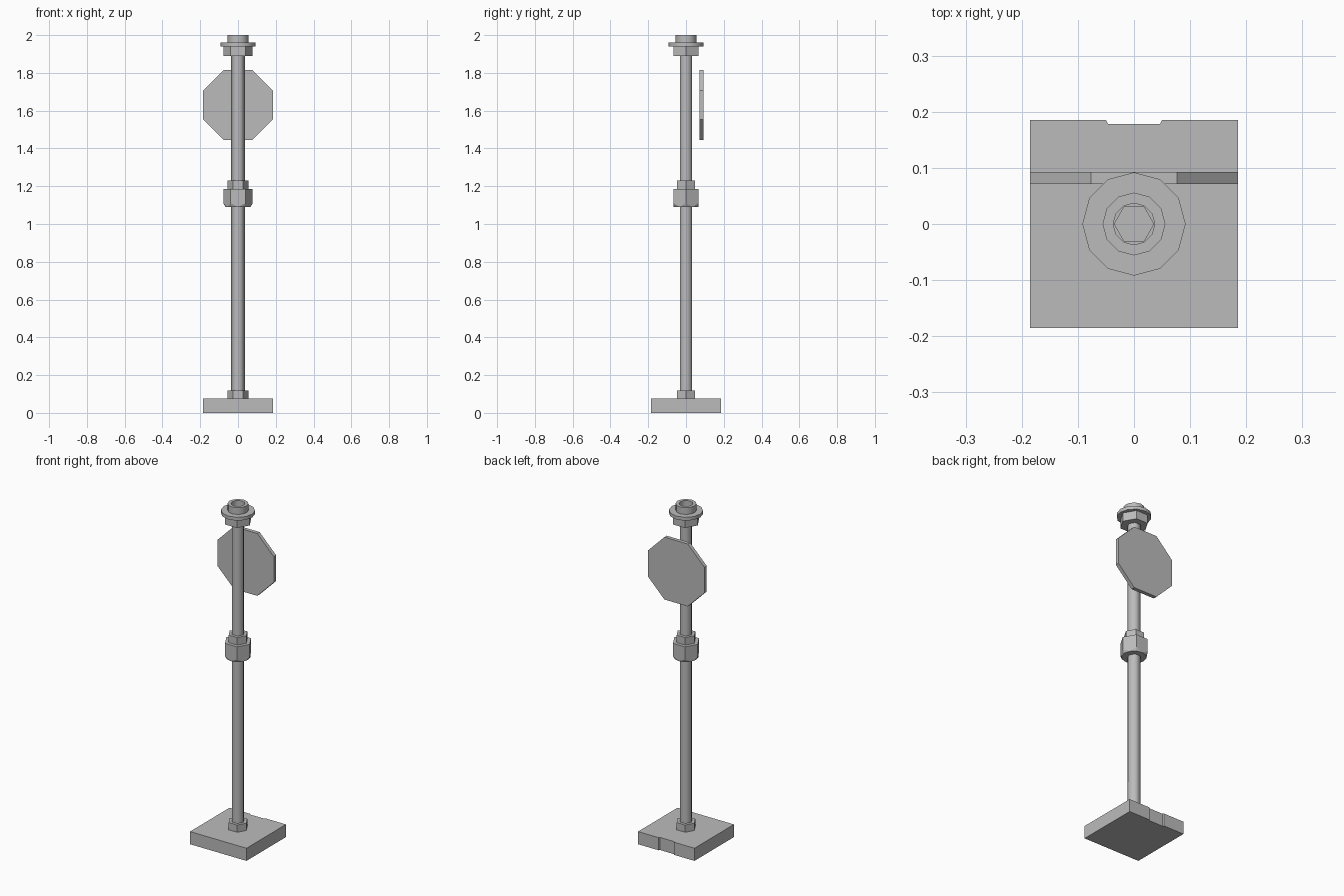
import bpy, bmesh, math

old = bpy.data.objects.get("Cube")
if old:
    bpy.data.objects.remove(old, do_unlink=True)

grey = bpy.data.materials.new("plain grey")
grey.use_nodes = True
COLOUR = (0.5, 0.5, 0.5, 1)
grey.diffuse_color = COLOUR
grey.node_tree.nodes["Principled BSDF"].inputs["Base Color"].default_value = COLOUR


def finish(name, bm, smooth=None):
    """Turn a bmesh into a grey object, smoothed below an angle if given."""
    bmesh.ops.recalc_face_normals(bm, faces=bm.faces)
    mesh = bpy.data.meshes.new(name)
    bm.to_mesh(mesh)
    bm.free()
    mesh.materials.append(grey)
    obj = bpy.data.objects.new(name, mesh)
    bpy.context.collection.objects.link(obj)
    if smooth:
        bpy.ops.object.select_all(action='DESELECT')
        obj.select_set(True)
        bpy.context.view_layer.objects.active = obj
        bpy.ops.object.shade_smooth_by_angle(angle=math.radians(smooth))
    return obj


def ring(bm, sides, radius, z):
    step = math.tau / sides
    return [bm.verts.new((radius * math.cos(i * step), radius * math.sin(i * step), z))
            for i in range(sides)]


def lathe(name, sides, profile, smooth=None):
    """Stack rings of (radius, height) and cap both ends."""
    bm = bmesh.new()
    rings = [ring(bm, sides, r, z) for r, z in profile]
    for low, high in zip(rings, rings[1:]):
        for i in range(sides):
            j = (i + 1) % sides
            bm.faces.new((low[i], low[j], high[j], high[i]))
    bm.faces.new(rings[0])
    bm.faces.new(rings[-1])
    return finish(name, bm, smooth)


def extrude_outline(name, points, offset, capped=True):
    """Extrude a flat outline; the starting face is left out when not capped."""
    bm = bmesh.new()
    face = bm.faces.new([bm.verts.new(p) for p in points])
    out = bmesh.ops.extrude_face_region(bm, geom=[face], use_keep_orig=capped)
    moved = [v for v in out["geom"] if isinstance(v, bmesh.types.BMVert)]
    bmesh.ops.translate(bm, verts=moved, vec=offset)
    return finish(name, bm)


# Open-bottomed square base with a shallow notch at the back
H = 0.185
half = [(H, -H), (H, H), (0.05, H), (0.046, 0.178)]
outline = half + [(-x, y) for x, y in reversed(half)]
extrude_outline("base", [(x, y, 0) for x, y in outline], (0, 0, 0.075), capped=False)

# Hexagonal pole and its fittings
lathe("pole", 6, [(0.036, 0.075), (0.036, 1.965)], smooth=65)
lathe("base_collar", 6, [(0.055, 0.075), (0.055, 0.118)])
lathe("middle_collar", 6, [(0.055, 1.18), (0.055, 1.23)])
lathe("top_nut", 6, [(0.077, 1.89), (0.077, 1.945)])

# Middle nut, its lower corners trimmed to a round end
bm = bmesh.new()
FLAT = 0.077 * math.cos(math.pi / 6)
top, mid = ring(bm, 6, 0.077, 1.185), ring(bm, 6, 0.077, 1.11)
low = ring(bm, 12, FLAT, 1.09)
for i in range(6):
    j = (i + 1) % 6
    bm.faces.new((mid[i], mid[j], top[j], top[i]))
    bm.faces.new((low[2 * i], low[2 * i + 1], mid[i]))
    bm.faces.new((low[2 * i + 1], low[(2 * i + 2) % 12], mid[j]))
    bm.faces.new((low[2 * i + 1], mid[j], mid[i]))
bm.faces.new(top)
bm.faces.new(low)
finish("middle_nut", bm)

# Flanged cap with a recessed socket
lathe("top_cap", 12, [(0.092, 1.94), (0.092, 1.96), (0.056, 1.96), (0.056, 2.0),
                      (0.037, 2.0), (0.037, 1.96)], smooth=35)

# Octagonal sign plate behind the pole
R = H / math.cos(math.pi / 8)
corners = [math.pi / 8 + i * math.pi / 4 for i in range(8)]
extrude_outline("sign_plate", [(R * math.cos(a), 0.071, 1.63 + R * math.sin(a))
                               for a in corners], (0, 0.022, 0))
